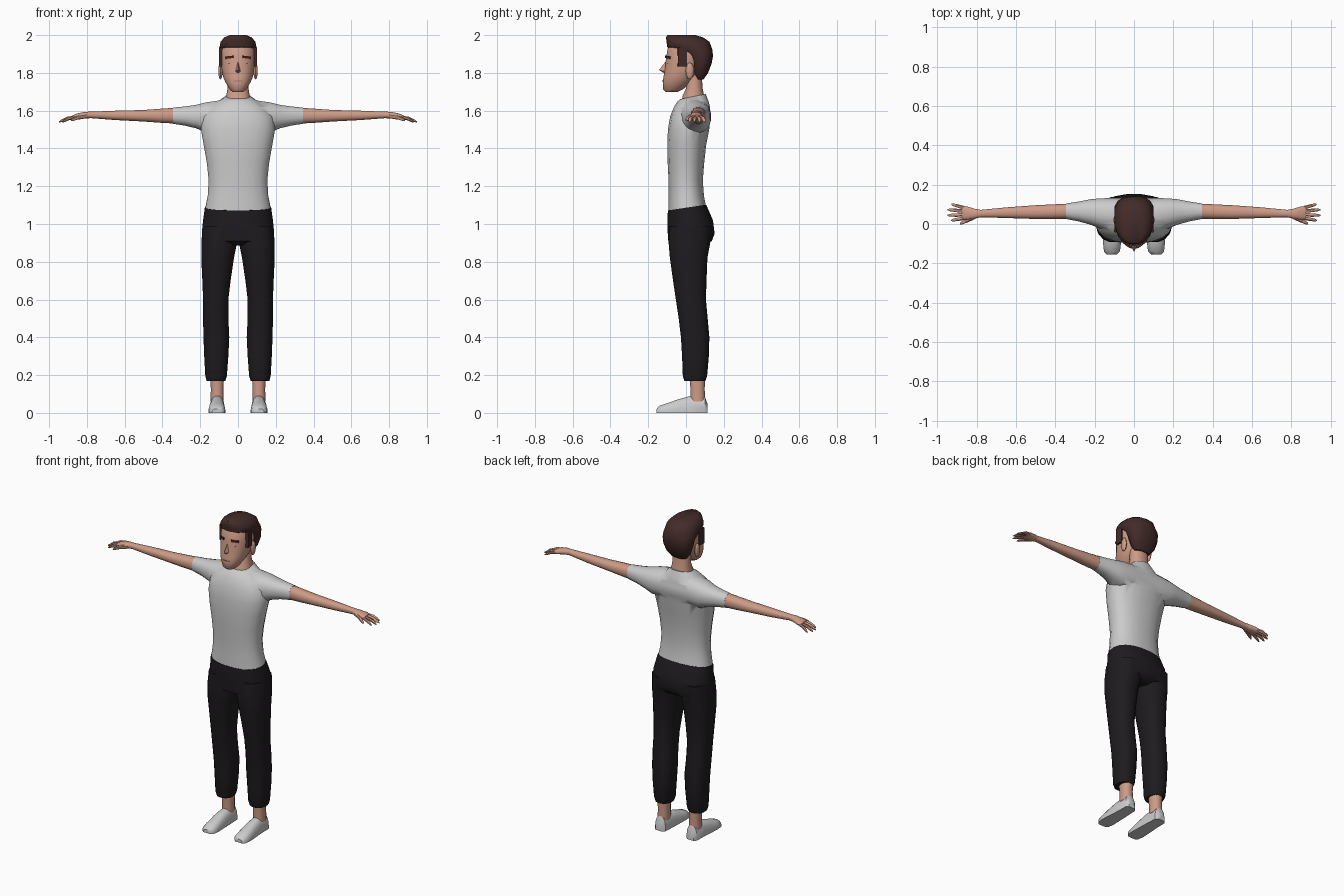
import bpy, bmesh, math
from mathutils import Vector, Matrix


def material(name, rgb):
    m = bpy.data.materials.new(name)
    m.diffuse_color = (*rgb, 1)
    return m


SKIN = material("skin", (0.62, 0.33, 0.24))
HAIR = material("hair", (0.055, 0.024, 0.022))
CLOTH = material("dark_cloth", (0.013, 0.011, 0.013))
EYE = material("eye", (0.02, 0.015, 0.015))


def make(name, verts, faces, mat=None, mirror=False):
    me = bpy.data.meshes.new(name)
    me.from_pydata(verts, [], faces)
    bm = bmesh.new()
    bm.from_mesh(me)
    bmesh.ops.remove_doubles(bm, verts=bm.verts, dist=1e-5)
    bmesh.ops.recalc_face_normals(bm, faces=bm.faces)
    bm.to_mesh(me)
    bm.free()
    ob = bpy.data.objects.new(name, me)
    bpy.context.collection.objects.link(ob)
    if mat:
        me.materials.append(mat)
    if mirror:
        mod = ob.modifiers.new("mirror", 'MIRROR')
        mod.use_mirror_merge = False
    return ob


def loft(name, axis, rows, mat=None, mirror=False, n=16, p=2.3, floor=False):
    """rows: (position, a0, a1, b0, b1[, tilt]); superellipse ring at each position."""
    verts, faces = [], []
    for t, a0, a1, b0, b1, *tilt in rows:
        for i in range(n):
            w = 2 * math.pi * (i + 0.5) / n
            c, s = math.cos(w), math.sin(w)
            u = math.copysign(abs(c) ** (2 / p), c)
            v = math.copysign(abs(s) ** (2 / p), s)
            a = (a0 + a1) / 2 + u * (a1 - a0) / 2
            b = (b0 + b1) / 2 + v * (b1 - b0) / 2
            if floor:
                b = max(b, 0)
            d = t + (tilt[0] * v * (b1 - b0) / 2 if tilt else 0)
            verts.append({'Z': (a, b, d), 'X': (d, a, b), 'Y': (a, d, b)}[axis])
    k = len(rows)
    for r in range(k - 1):
        for i in range(n):
            j = (i + 1) % n
            faces.append((r * n + i, r * n + j, r * n + n + j, r * n + n + i))
    faces += [tuple(range(n)), tuple(range((k - 1) * n, k * n))]
    return make(name, verts, faces, mat, mirror)


def body(rows):
    """(z, front, back, half width[, tilt]) -> symmetric loft rows."""
    return [(z, -w, w, y0, y1, *t) for z, y0, y1, w, *t in rows]


def union(ob, other):
    mod = ob.modifiers.new("union", 'BOOLEAN')
    mod.operation, mod.solver, mod.object = 'UNION', 'EXACT', other
    bpy.context.view_layer.update()
    bpy.context.view_layer.objects.active = ob
    bpy.ops.object.modifier_apply(modifier=mod.name)
    bpy.data.objects.remove(other)


def box(name, center, size, mat, rot=0, tilt=0):
    bm = bmesh.new()
    bmesh.ops.create_cube(bm, size=1)
    m = (Matrix.Translation(center) @ Matrix.Rotation(rot, 4, 'Z') @ Matrix.Rotation(tilt, 4, 'Y')
         @ Matrix.Diagonal((*size, 1)))
    v = [tuple(m @ x.co) for x in bm.verts]
    f = [[x.index for x in q.verts] for q in bm.faces]
    bm.free()
    return make(name, v, f, mat, True)


def blob(name, center, size, mat):
    bm = bmesh.new()
    bmesh.ops.create_uvsphere(bm, u_segments=10, v_segments=6, radius=1)
    bm.verts.index_update()
    v = [tuple(Vector(center) + x.co * Vector(size)) for x in bm.verts]
    f = [[x.index for x in q.verts] for q in bm.faces]
    bm.free()
    return make(name, v, f, mat, True)


# Shirt: torso joined with the sleeves
shirt = loft("shirt", 'Z', body([
    (1.087, -0.095, 0.105, 0.174, 0.15), (1.15, -0.093, 0.096, 0.162),
    (1.23, -0.093, 0.09, 0.157), (1.32, -0.098, 0.097, 0.166),
    (1.42, -0.1, 0.108, 0.184), (1.5, -0.097, 0.124, 0.198),
    (1.57, -0.085, 0.132, 0.192), (1.62, -0.065, 0.128, 0.15),
    (1.65, -0.045, 0.12, 0.105), (1.675, -0.03, 0.105, 0.068, 0.2)]), n=20)
half = [(0.1, -0.04, 0.133, 1.48, 1.655), (0.17, -0.025, 0.132, 1.482, 1.645),
        (0.22, -0.005, 0.127, 1.505, 1.632), (0.28, 0.012, 0.115, 1.52, 1.623),
        (0.345, 0.025, 0.105, 1.53, 1.617)]
sleeves = loft("sleeves", 'X', [(-r[0], *r[1:]) for r in reversed(half)] + half)
union(shirt, sleeves)

# Trousers: hips joined with the legs
trousers = loft("trousers", 'Z', body([
    (1.087, -0.097, 0.108, 0.177, 0.15), (1.02, -0.1, 0.144, 0.187),
    (0.95, -0.098, 0.153, 0.194), (0.91, -0.095, 0.138, 0.19),
    (0.885, -0.05, 0.09, 0.13)]), CLOTH, n=20)
legs = loft("legs", 'Z', [
    (0.99, 0.004, 0.188, -0.09, 0.138), (0.9, 0.004, 0.196, -0.094, 0.13),
    (0.82, 0.02, 0.196, -0.087, 0.115), (0.7, 0.038, 0.19, -0.07, 0.11),
    (0.6, 0.05, 0.186, -0.055, 0.107), (0.5, 0.05, 0.186, -0.04, 0.116),
    (0.4, 0.045, 0.184, -0.028, 0.125), (0.3, 0.05, 0.18, -0.022, 0.122),
    (0.195, 0.058, 0.174, -0.018, 0.113), (0.17, 0.066, 0.167, -0.01, 0.104)], CLOTH, True)
union(trousers, legs)

# Ankles and shoes
loft("ankle", 'Z', [(0.22, 0.072, 0.15, 0.015, 0.105), (0.13, 0.076, 0.145, 0.022, 0.1),
                    (0.06, 0.076, 0.146, 0.022, 0.102)], SKIN, True, n=12)
loft("shoe", 'Y', [
    (0.115, 0.09, 0.135, -0.035, 0.045), (0.1, 0.074, 0.148, -0.09, 0.088),
    (0.02, 0.07, 0.15, -0.09, 0.09), (-0.04, 0.068, 0.155, -0.07, 0.073),
    (-0.1, 0.066, 0.158, -0.05, 0.052), (-0.14, 0.071, 0.153, -0.035, 0.038),
    (-0.155, 0.088, 0.138, -0.02, 0.022)], None, True, p=2.6, floor=True)

# Arms with the palm of the hand
loft("arm", 'X', [
    (0.335, 0.026, 0.104, 1.531, 1.616), (0.42, 0.025, 0.1, 1.536, 1.61),
    (0.5, 0.025, 0.096, 1.542, 1.604), (0.65, 0.03, 0.085, 1.55, 1.6),
    (0.78, 0.034, 0.072, 1.56, 1.595), (0.81, 0.027, 0.078, 1.558, 1.594),
    (0.85, 0.02, 0.09, 1.552, 1.586), (0.875, 0.022, 0.092, 1.552, 1.576)], SKIN, True)


# Fingers and thumb
def digit(name, base, tip, r):
    rows = []
    for t, k in ((0, 1), (0.5, 1), (0.85, 0.8), (1, 0.35)):
        q = Vector(base).lerp(Vector(tip), t)
        q.z += 0.006 * math.sin(math.pi * t)
        rows.append((q.x, q.y - r * k, q.y + r * k, q.z - r * k, q.z + r * k))
    loft(name, 'X', rows, SKIN, True, n=8)


for i, (y0, y1, x1) in enumerate([(0.03, 0.018, 0.93), (0.047, 0.044, 0.948),
                                  (0.065, 0.073, 0.948), (0.082, 0.1, 0.928)]):
    digit(f"finger_{i + 1}", (0.86, y0, 1.566), (x1, y1, 1.54), 0.0095)
digit("thumb", (0.8, 0.04, 1.572), (0.885, 0.002, 1.548), 0.012)

# Neck and head
loft("neck", 'Z', body([(1.63, -0.03, 0.1, 0.07), (1.68, -0.018, 0.097, 0.063),
                        (1.72, 0.0, 0.088, 0.056), (1.79, 0.0, 0.085, 0.056)]), SKIN)
loft("head", 'Z', body([
    (1.698, -0.108, -0.045, 0.028), (1.713, -0.122, -0.015, 0.045),
    (1.75, -0.124, 0.03, 0.067), (1.78, -0.12, 0.06, 0.08),
    (1.82, -0.112, 0.08, 0.087), (1.87, -0.108, 0.1, 0.092),
    (1.93, -0.098, 0.11, 0.092), (1.97, -0.075, 0.1, 0.075)]), SKIN, n=20, p=2.2)
make("nose", [(0, -0.104, 1.865), (-0.019, -0.1, 1.805), (0.019, -0.1, 1.805),
              (0, -0.143, 1.815), (0, -0.112, 1.796)],
     [(0, 1, 3), (0, 3, 2), (1, 4, 3), (3, 4, 2), (0, 2, 4, 1)], SKIN)
blob("ear", (0.093, 0.02, 1.81), (0.012, 0.022, 0.045), SKIN)
blob("eye", (0.04, -0.093, 1.85), (0.011, 0.007, 0.007), EYE)
box("eyebrow", (0.044, -0.094, 1.883), (0.046, 0.014, 0.012), HAIR, 0.45, 0.1)
box("mouth", (0.012, -0.12, 1.757), (0.024, 0.008, 0.005),
    material("lip", (0.42, 0.19, 0.15)), 0.15)

# Hair: short back, raised front, sideburns
loft("hair", 'Z', body([
    (1.765, 0.05, 0.092, 0.052), (1.8, 0.035, 0.117, 0.08),
    (1.85, 0.022, 0.136, 0.096), (1.89, 0.0, 0.143, 0.1),
    (1.92, -0.055, 0.14, 0.102), (1.937, -0.1, 0.135, 0.1),
    (1.965, -0.103, 0.124, 0.094), (1.988, -0.106, 0.09, 0.074),
    (2.0, -0.098, 0.05, 0.045)]), HAIR, n=14, p=2.4)
box("sideburn", (0.089, -0.02, 1.885), (0.02, 0.046, 0.1), HAIR, 0.12)

# Smooth shading with crisp creases
bpy.ops.object.select_all(action='DESELECT')
for ob in bpy.context.scene.objects:
    ob.select_set(True)
bpy.context.view_layer.objects.active = shirt
bpy.ops.object.shade_smooth_by_angle(angle=math.radians(42))
